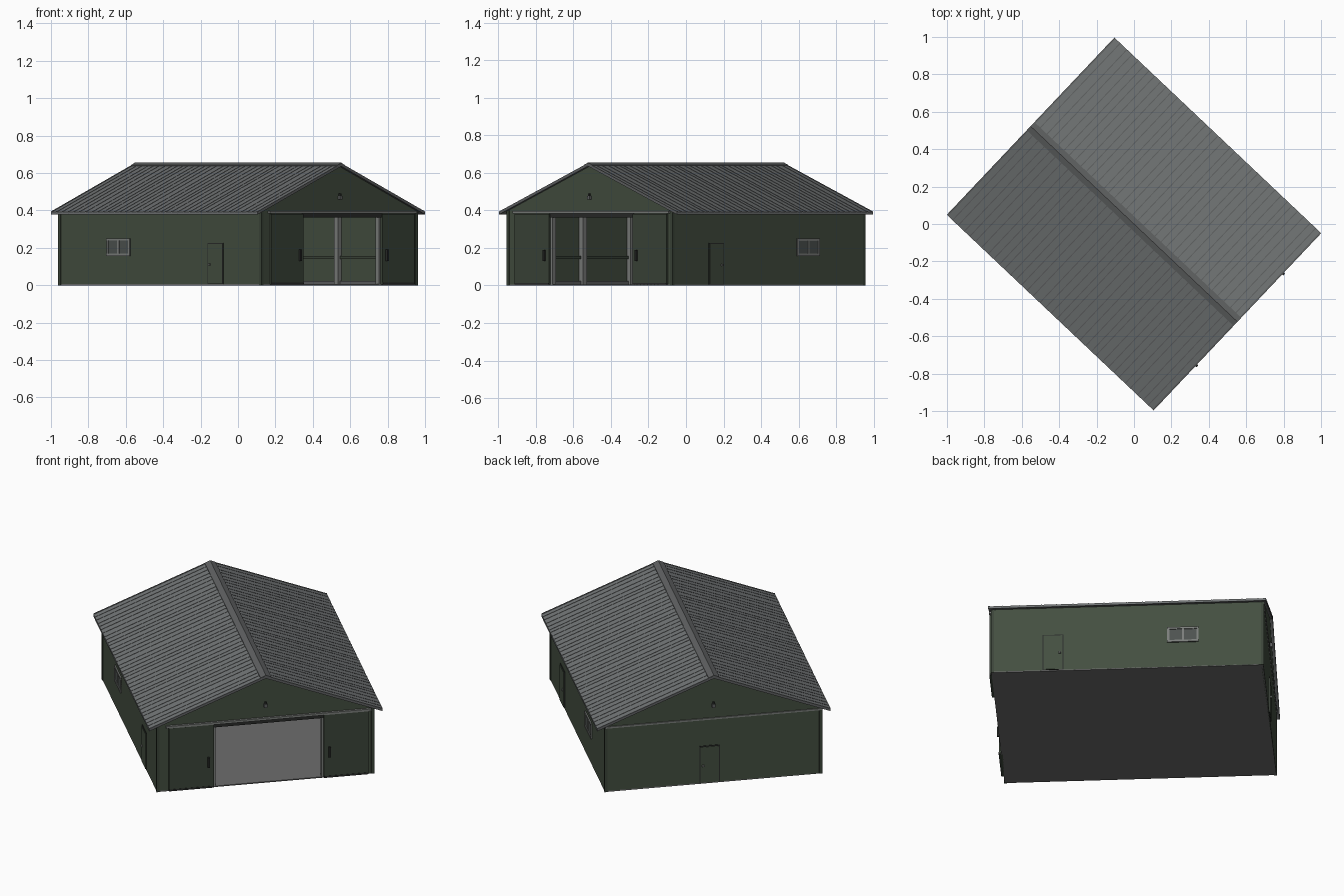
import bpy, bmesh, math, random
from mathutils import Matrix

if "Cube" in bpy.data.objects:
    bpy.data.objects.remove(bpy.data.objects["Cube"])

random.seed(4)
# Local frame: X runs along the ridge, Y across; the barn is turned on its plot
TURN = Matrix.Rotation(math.radians(-43.4), 4, 'Z')
A, B = 0.745, 0.605          # wall half length, half width
RA, RB = 0.760, 0.652        # roof half length, half width
EAVE, RIDGE = 0.392, 0.650
SLOPE = (RIDGE - EAVE) / RB
T = 0.012                    # sheet thickness


def material(name, r, g, b):
    m = bpy.data.materials.new(name)
    m.diffuse_color = (r, g, b, 1)
    m.use_nodes = True
    m.node_tree.nodes["Principled BSDF"].inputs["Base Color"].default_value = m.diffuse_color
    return m


GREEN = material("wall green", 0.058, 0.078, 0.052)
DEEP = material("door green", 0.045, 0.060, 0.042)
ROOF = material("roof grey", 0.165, 0.175, 0.178)
SEAM = material("roof seam grey", 0.115, 0.120, 0.122)
TRIM = material("trim grey", 0.20, 0.21, 0.20)
FLOOR = material("floor grey", 0.155, 0.155, 0.155)
DARK = material("dark metal", 0.022, 0.024, 0.022)
GLASS = material("window glass", 0.075, 0.085, 0.080)


def prism(name, pts, x0, x1, mat):
    """Extrude a (y, z) outline from x0 to x1."""
    bm = bmesh.new()
    face = bm.faces.new([bm.verts.new((x0, y, z)) for y, z in pts])
    res = bmesh.ops.extrude_face_region(bm, geom=[face])
    new = [v for v in res["geom"] if isinstance(v, bmesh.types.BMVert)]
    bmesh.ops.translate(bm, verts=new, vec=(x1 - x0, 0, 0))
    bmesh.ops.recalc_face_normals(bm, faces=bm.faces)
    bm.transform(TURN)
    me = bpy.data.meshes.new(name)
    bm.to_mesh(me)
    bm.free()
    me.materials.append(mat)
    ob = bpy.data.objects.new(name, me)
    bpy.context.collection.objects.link(ob)
    return ob


def box(name, x0, x1, y0, y1, z0, z1, mat):
    return prism(name, [(y0, z0), (y1, z0), (y1, z1), (y0, z1)], x0, x1, mat)


def roof_z(y):
    return RIDGE - SLOPE * abs(y)


# Floor slab
box("floor_slab", -A, A, -B, B, 0, 0.006, FLOOR)

# Gable walls: the front one has a wide doorway
D0, D1, DH = -0.29, 0.325, 0.368
zt, zr = roof_z(B) - T, RIDGE - T
prism("back_gable_wall", [(-B, 0), (B, 0), (B, zt), (0, zr), (-B, zt)], -A, -A + T, GREEN)
prism("front_gable_wall", [(-B, 0), (D0, 0), (D0, DH), (D1, DH), (D1, 0), (B, 0),
                           (B, zt), (0, zr), (-B, zt)], A - T, A, GREEN)

# Roof sheets, raised seams, ridge cap
for s, side in ((-1, "left"), (1, "right")):
    def sheet(name, lift, x0, x1, mat, s=s):
        prism(name, [(0, RIDGE + lift), (s * RB, EAVE + lift),
                     (s * RB, EAVE - 0.014), (0, RIDGE - 0.014)], x0, x1, mat)
    sheet(side + "_roof", 0, -RA, RA, ROOF)
    for i in range(1, 36):
        x = -RA + i * 2 * RA / 36 + random.uniform(-0.006, 0.006)
        sheet(f"{side}_roof_seam_{i}", 0.0015, x, x + 0.005, SEAM)
    for e in (-1, 1):        # edge trim along the gable
        x0, x1 = sorted((e * (RA - 0.008), e * (RA + 0.001)))
        sheet(f"{side}_rake_trim_{e}", 0.002, x0, x1, SEAM)
prism("ridge_cap", [(-0.03, roof_z(0.03)), (0, RIDGE - 0.002), (0.03, roof_z(0.03)),
                    (0.03, roof_z(0.03) + 0.004), (0, RIDGE + 0.005),
                    (-0.03, roof_z(0.03) + 0.004)], -RA, RA, SEAM)

# Long walls with a window, a small door and inner framing
for s, side in ((-1, "left"), (1, "right")):
    def wall(name, x0, x1, d0, d1, z0, z1, mat, s=s, side=side):
        """Box on a long wall; d is the distance outward from its outer face."""
        y0, y1 = sorted((s * (B + d0), s * (B + d1)))
        box(f"{side}_{name}", x0, x1, y0, y1, z0, z1, mat)

    wall("wall", -A, A, -T, 0, 0, zt, GREEN)
    # window: glass plate, frame bars and mullion
    w0, w1, wz0, wz1, f = -0.390, -0.218, 0.157, 0.25, 0.012
    wall("window_glass", w0, w1, 0, 0.003, wz0, wz1, GLASS)
    wall("window_sill", w0, w1, 0, 0.008, wz0, wz0 + f, TRIM)
    wall("window_head", w0, w1, 0, 0.008, wz1 - f, wz1, TRIM)
    for k, x in enumerate((w0, (w0 + w1 - f) / 2, w1 - f)):
        wall(f"window_bar_{k}", x, x + f, 0, 0.007, wz0, wz1, TRIM)
    # side door
    d0, d1 = 0.35, 0.465
    wall("door_frame", d0, d1, 0, 0.003, 0.006, 0.226, DARK)
    wall("door_leaf", d0 + 0.006, d1 - 0.006, 0, 0.006, 0.008, 0.220, GREEN)
    wall("door_handle", d0 + 0.014, d0 + 0.026, 0.006, 0.014, 0.105, 0.115, TRIM)
    # corner trims
    for e in (-1, 1):
        x0, x1 = sorted((e * (A - 0.014), e * (A + 0.003)))
        wall(f"corner_trim_{e}", x0, x1, -0.014, 0.003, 0, zt, DEEP)
    # inner posts, rails and base board
    for k in range(4):
        x = -0.555 + 0.37 * k
        wall(f"inner_post_{k}", x - 0.016, x + 0.016, -0.038, -T, 0.006, zt - 0.01, TRIM)
    wall("inner_rail", -A + T, A - T, -0.024, -T, 0.140, 0.156, DEEP)
    wall("inner_base", -A + T, A - T, -0.024, -T, 0.006, 0.024, SEAM)

# Back gable door
box("back_door_frame", -A - 0.003, -A, -0.036, 0.078, 0.006, 0.228, DARK)
box("back_door_leaf", -A - 0.006, -A, -0.030, 0.072, 0.008, 0.222, GREEN)
box("back_door_handle", -A - 0.014, -A - 0.006, 0.052, 0.064, 0.105, 0.115, TRIM)

# Sliding doors pushed open, with edge trim, handle and overhead track
for name, y0, y1, edge, inward in (("left", -0.54, D0, D0, 1), ("right", D1, 0.572, D1, -1)):
    box(name + "_sliding_door", A, A + 0.012, y0, y1, 0.004, 0.382, DEEP)
    box(name + "_sliding_door_foot", A, A + 0.014, y0, y1, 0.004, 0.014, DARK)
    j0, j1 = sorted((edge, edge + inward * 0.012))
    box(name + "_door_jamb", A - 0.03, A - 0.002, j0, j1, 0.006, DH, TRIM)
    h = edge - inward * 0.03
    box(name + "_pull_handle", A + 0.012, A + 0.024, h - 0.006, h + 0.006, 0.13, 0.19, DARK)
box("door_lintel", A, A + 0.004, D0, D1, DH - 0.006, 0.384, DARK)
box("door_track", A, A + 0.014, -0.555, 0.59, 0.383, 0.396, TRIM)

# Gable band at the back, and a small lamp on each gable
box("back_gable_band", -A - 0.006, -A, -B, B, 0.384, 0.394, TRIM)
for e, name in ((1, "front"), (-1, "back")):
    for part, out, half, z0, z1, m in (("lamp_bracket", 0.010, 0.006, 0.478, 0.490, DARK),
                                       ("lamp_body", 0.014, 0.010, 0.458, 0.478, SEAM)):
        x0, x1 = sorted((e * A, e * (A + out)))
        box(f"{name}_{part}", x0, x1, -half, half, z0, z1, m)
